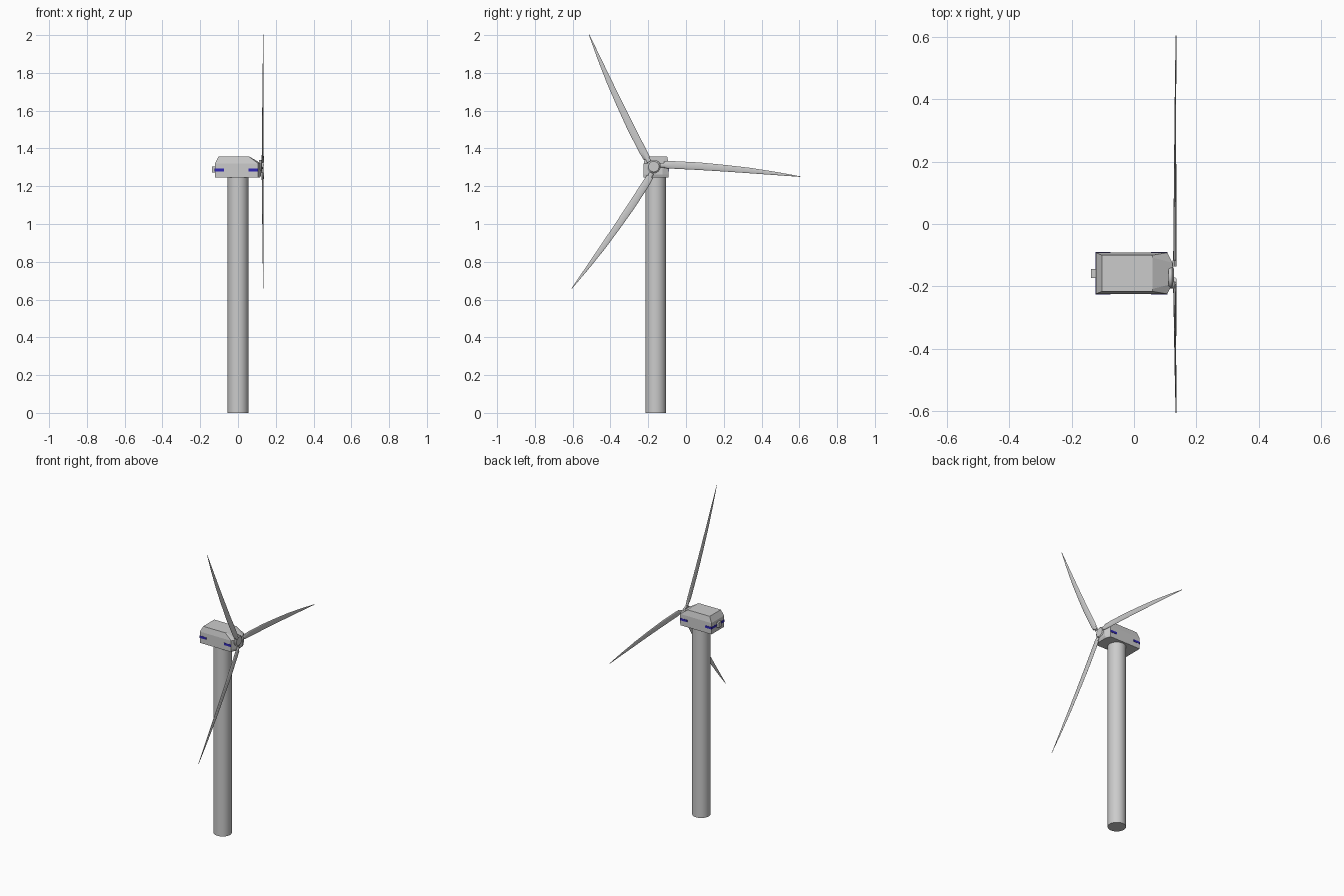
import bpy, bmesh, math

if "Cube" in bpy.data.objects:
    bpy.data.objects.remove(bpy.data.objects["Cube"])

CY = -0.16                      # tower and nacelle centre line
HUB_Y, HUB_Z = -0.171, 1.304    # rotor axis


def make_object(name, bm, smooth=False, mat=None):
    bmesh.ops.recalc_face_normals(bm, faces=bm.faces[:])
    me = bpy.data.meshes.new(name)
    bm.to_mesh(me)
    bm.free()
    ob = bpy.data.objects.new(name, me)
    bpy.context.collection.objects.link(ob)
    if mat:
        me.materials.append(mat)
    if smooth:
        bpy.ops.object.select_all(action='DESELECT')
        ob.select_set(True)
        bpy.context.view_layer.objects.active = ob
        bpy.ops.object.shade_smooth_by_angle(angle=math.radians(35))
    return ob


def loft(name, rings, smooth=False):
    """Skin a list of equal-length point rings and cap both ends."""
    bm = bmesh.new()
    vs = [[bm.verts.new(p) for p in ring] for ring in rings]
    n = len(vs[0])
    for a, b in zip(vs, vs[1:]):
        for i in range(n):
            j = (i + 1) % n
            bm.faces.new((a[i], a[j], b[j], b[i]))
    bm.faces.new(vs[0][::-1])
    bm.faces.new(vs[-1])
    return make_object(name, bm, smooth)


def box(name, x0, x1, y0, y1, z0, z1, mat=None):
    bm = bmesh.new()
    bmesh.ops.create_cube(bm, size=1)
    for v in bm.verts:
        v.co = (x1 if v.co.x > 0 else x0,
                y1 if v.co.y > 0 else y0,
                z1 if v.co.z > 0 else z0)
    return make_object(name, bm, mat=mat)


def circle(n, r):
    return [(r * math.cos(2 * math.pi * i / n), r * math.sin(2 * math.pi * i / n))
            for i in range(n)]


# Tower
loft("tower", [[(x, CY + y, z) for x, y in circle(32, 0.055)] for z in (0, 1.25)], True)


# Nacelle: body ring, shoulder ring and smaller roof ring
def nacelle_ring(z, back, front, nose, w, nose_w):
    half = [(back, w), (front, w), (nose, nose_w)]
    pts = half + [(x, -y) for x, y in reversed(half)]
    return [(x, CY + 0.002 + y, z) for x, y in pts]


loft("nacelle", [
    nacelle_ring(1.246, -0.122, 0.105, 0.117, 0.066, 0.036),
    nacelle_ring(1.262, -0.122, 0.107, 0.123, 0.066, 0.034),
    nacelle_ring(1.320, -0.122, 0.107, 0.123, 0.066, 0.034),
    nacelle_ring(1.357, -0.103, 0.058, 0.060, 0.058, 0.050),
])

# Rear vent box
box("rear_vent", -0.138, -0.12, CY - 0.013, CY + 0.015, 1.273, 1.305)

# Blue stripes on both sides and the back
blue = bpy.data.materials.new("stripe_blue")
blue.diffuse_color = (0.03, 0.02, 0.45, 1)
blue.use_nodes = True
blue.node_tree.nodes["Principled BSDF"].inputs["Base Color"].default_value = blue.diffuse_color
for side, y in (("front", CY - 0.064), ("back", CY + 0.068)):
    for part, x0, x1 in (("rear", -0.123, -0.075), ("nose", 0.055, 0.107)):
        box(f"stripe_{side}_{part}", x0, x1, y - 0.0015, y + 0.0015, 1.279, 1.294, blue)
box("stripe_rear", -0.1235, -0.12, CY - 0.065, CY + 0.069, 1.279, 1.294, blue)

# Hub disc
loft("hub", [[(x, HUB_Y + y, HUB_Z + z) for y, z in circle(24, r)]
             for x, r in ((0.110, 0.036), (0.122, 0.036), (0.128, 0.028))], True)

# Blades: radius, chord offset, half chord, half thickness, x centre
SECTIONS = [
    (0.034, 0.008, 0.012, 0.0065, 0.1305),
    (0.054, 0.008, 0.012, 0.0065, 0.1305),
    (0.056, 0.010, 0.018, 0.0055, 0.131),
    (0.10, 0.009, 0.020, 0.005, 0.131),
    (0.24, 0.002, 0.020, 0.0042, 0.1315),
    (0.38, -0.009, 0.0175, 0.0034, 0.132),
    (0.51, -0.021, 0.0145, 0.0027, 0.1325),
    (0.65, -0.037, 0.0085, 0.002, 0.1335),
    (0.776, -0.053, 0.0015, 0.001, 0.1345),
]
for k in range(3):
    c, s = math.cos(k * math.tau / 3), math.sin(k * math.tau / 3)
    rings = []
    for u, v, chord, thick, xc in SECTIONS:
        ring = []
        for a, b in circle(16, 1):
            w = v + chord * a
            ring.append((xc + thick * b, HUB_Y + u * c - w * s, HUB_Z + u * s + w * c))
        rings.append(ring)
    loft(f"blade_{k + 1}", rings, True)
